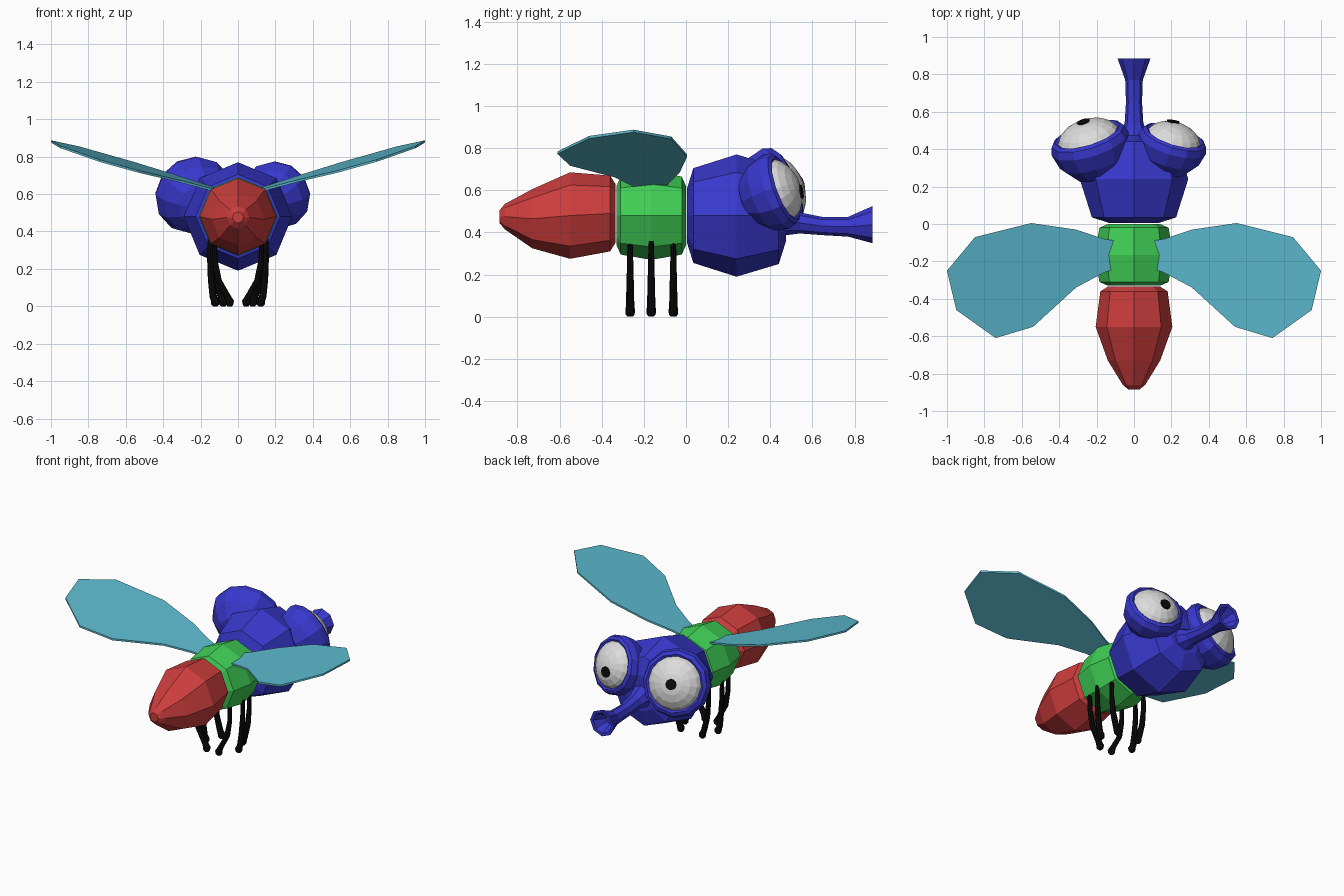
import bpy, bmesh, math
from mathutils import Vector as V

if "Cube" in bpy.data.objects:
    bpy.data.objects.remove(bpy.data.objects["Cube"])


def material(name, rgb):
    m = bpy.data.materials.new(name)
    m.diffuse_color = (*rgb, 1)
    m.use_nodes = True
    m.node_tree.nodes["Principled BSDF"].inputs["Base Color"].default_value = m.diffuse_color
    return m


BLUE = material("blue", (0.04, 0.04, 0.62))
RED = material("red", (0.62, 0.047, 0.047))
GREEN = material("green", (0.05, 0.62, 0.09))
TEAL = material("teal", (0.107, 0.49, 0.62))
WHITE = material("white", (0.72, 0.72, 0.72))
BLACK = material("black", (0.003, 0.003, 0.003))
X, Y, Z = V((1, 0, 0)), V((0, 1, 0)), V((0, 0, 1))


def finish(name, bm, mat):
    bmesh.ops.recalc_face_normals(bm, faces=bm.faces)
    me = bpy.data.meshes.new(name)
    bm.to_mesh(me)
    bm.free()
    me.materials.append(mat)
    ob = bpy.data.objects.new(name, me)
    bpy.context.collection.objects.link(ob)
    return ob


def loft(name, rings, u, v, n, mat):
    """Join rings (centre, radius) lying in the plane u, v; cap both ends."""
    bm = bmesh.new()
    loops = []
    for c, r in rings:
        loops.append([bm.verts.new(V(c) + r * (u * math.cos(a) + v * math.sin(a)))
                      for a in (2 * math.pi * i / n for i in range(n))])
    for a, b in zip(loops, loops[1:]):
        for i in range(n):
            j = (i + 1) % n
            bm.faces.new((a[i], a[j], b[j], b[i]))
    bm.faces.new(loops[0])
    bm.faces.new(loops[-1])
    return finish(name, bm, mat)


def along_y(name, rows, mat):
    return loft(name, [((0, y, z), r) for y, r, z in rows], X, Z, 8, mat)


# body segments
along_y("abdomen", [(-.885, .03, .475), (-.86, .06, .475), (-.73, .14, .465), (-.55, .205, .48),
                    (-.36, .18, .49), (-.335, .14, .49)], RED)
along_y("thorax", [(-.33, .14, .48), (-.31, .185, .48), (-.165, .21, .48),
                   (-.02, .185, .48), (0, .14, .48)], GREEN)
along_y("head", [(.005, .13, .48), (.035, .225, .48), (.24, .29, .48),
                 (.44, .23, .48), (.475, .12, .48)], BLUE)

# trunk with flared hollow end
along_y("proboscis", [(.42, .09, .47), (.54, .05, .445), (.65, .043, .43), (.77, .047, .427),
                      (.885, .088, .437), (.883, .068, .437), (.80, .03, .43)], BLUE)

# eyes: socket, eyeball dome and pupil share one facing axis
for side, cx, R, offset in ((-1, -.235, .215, (0, 0)), (1, .205, .188, (-.03, -.04))):
    label = "left" if side < 0 else "right"
    c = V((cx, .43, .595))
    n = V((side * .28, .9, .33)).normalized()
    u = n.cross(Z).normalized()
    v = u.cross(n)
    socket = [(.2, -.93), (.6, -.78), (.9, -.4), (1, 0), (.94, .2), (.84, .26), (.74, .2)]
    loft(label + "_eye_socket", [(c + n * h * R, r * R) for r, h in socket], u, v, 12, BLUE)
    er, eh = .84 * R, .6 * R
    dome = [(er * math.cos(t), eh * math.sin(t)) for t in (0, .3, .6, .9, 1.2, 1.45)]
    loft(label + "_eyeball", [(c + n * h, r) for r, h in dome], u, v, 16, WHITE)
    # pupil sits on the dome surface
    dx, dz = offset
    h = eh * math.sqrt(1 - (dx * dx + dz * dz) / er ** 2)
    p = u * dx + v * dz + n * h
    pn = (u * dx / er ** 2 + v * dz / er ** 2 + n * h / eh ** 2).normalized()
    pu = pn.cross(Z).normalized()
    p += c
    loft(label + "_pupil", [(p - pn * .005, .034), (p + pn * .004, .034)],
         pu, pn.cross(pu), 10, BLACK)

# wings: thin tilted plates
outline = [(.1, -.09), (.16, -.08), (.31, -.03), (.55, .005), (.85, -.07), (1, -.25),
           (.95, -.46), (.74, -.61), (.54, -.55), (.31, -.34), (.16, -.26), (.1, -.24)]
for side in (-1, 1):
    bm = bmesh.new()
    layers = [[bm.verts.new((side * x, y, .58 + .3 * x + .07 * (y + .27) + dz))
               for x, y in outline] for dz in (-.006, .006)]
    for a, b in zip(range(12), [*range(1, 12), 0]):
        bm.faces.new((layers[0][a], layers[0][b], layers[1][b], layers[1][a]))
    for layer in layers:
        bm.faces.new(layer)
    finish(("left" if side < 0 else "right") + "_wing", bm, TEAL)

# three pairs of legs, swelling into feet
for pair, y, top, foot in (("front", -.265, .125, .045), ("middle", -.165, .15, .122),
                           ("rear", -.06, .125, .08)):
    for side in (-1, 1):
        mid = top * .75 + foot * .25
        rows = [(top, .36, .013), (top, .25, .015), (mid, .14, .018),
                (foot + .01, .05, .02), (foot, .03, .023), (foot, .01, .021), (foot, 0, .012)]
        loft(("left_" if side < 0 else "right_") + pair + "_leg",
             [((side * x, y, z), r) for x, z, r in rows], X, Y, 8, BLACK)
